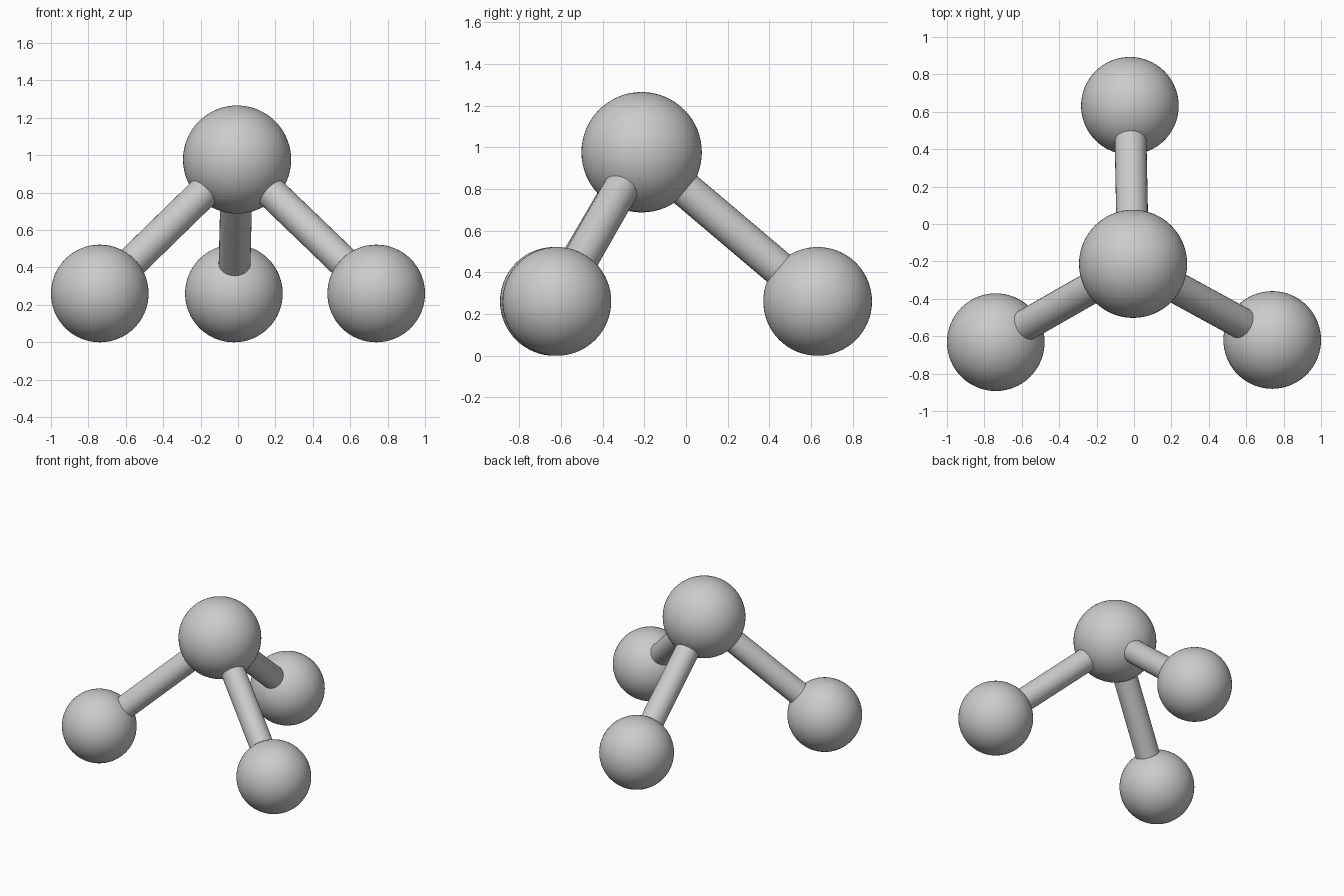
import bpy
from mathutils import Vector

cube = bpy.data.objects.get("Cube")
if cube:
    bpy.data.objects.remove(cube, do_unlink=True)

# One plain grey for the whole model
grey = bpy.data.materials.new("grey")
grey.use_nodes = True
colour = (0.6, 0.6, 0.6, 1)
grey.diffuse_color = colour
grey.node_tree.nodes["Principled BSDF"].inputs["Base Color"].default_value = colour


def finish(name):
    obj = bpy.context.object
    obj.name = name
    obj.data.materials.append(grey)
    bpy.ops.object.shade_smooth_by_angle()


def ball(name, centre, radius):
    bpy.ops.mesh.primitive_uv_sphere_add(
        segments=64, ring_count=32, radius=radius, location=centre)
    finish(name)


def rod(name, start, end, radius):
    axis = end - start
    bpy.ops.mesh.primitive_cylinder_add(
        vertices=32, radius=radius, depth=axis.length,
        location=(start + end) / 2,
        rotation=axis.to_track_quat('Z', 'Y').to_euler())
    finish(name)


# Large ball at the apex
apex = Vector((-0.005, -0.213, 0.977))
ball("top_ball", apex, 0.289)

# Three smaller balls on the ground, each joined to the apex by a rod
feet = {
    "right": Vector((-0.739, -0.632, 0.261)),
    "left": Vector((0.739, -0.62, 0.261)),
    "back": Vector((-0.022, 0.632, 0.261)),
}
for side, centre in feet.items():
    ball(side + "_ball", centre, 0.261)
    rod(side + "_rod", apex, centre, 0.085)
